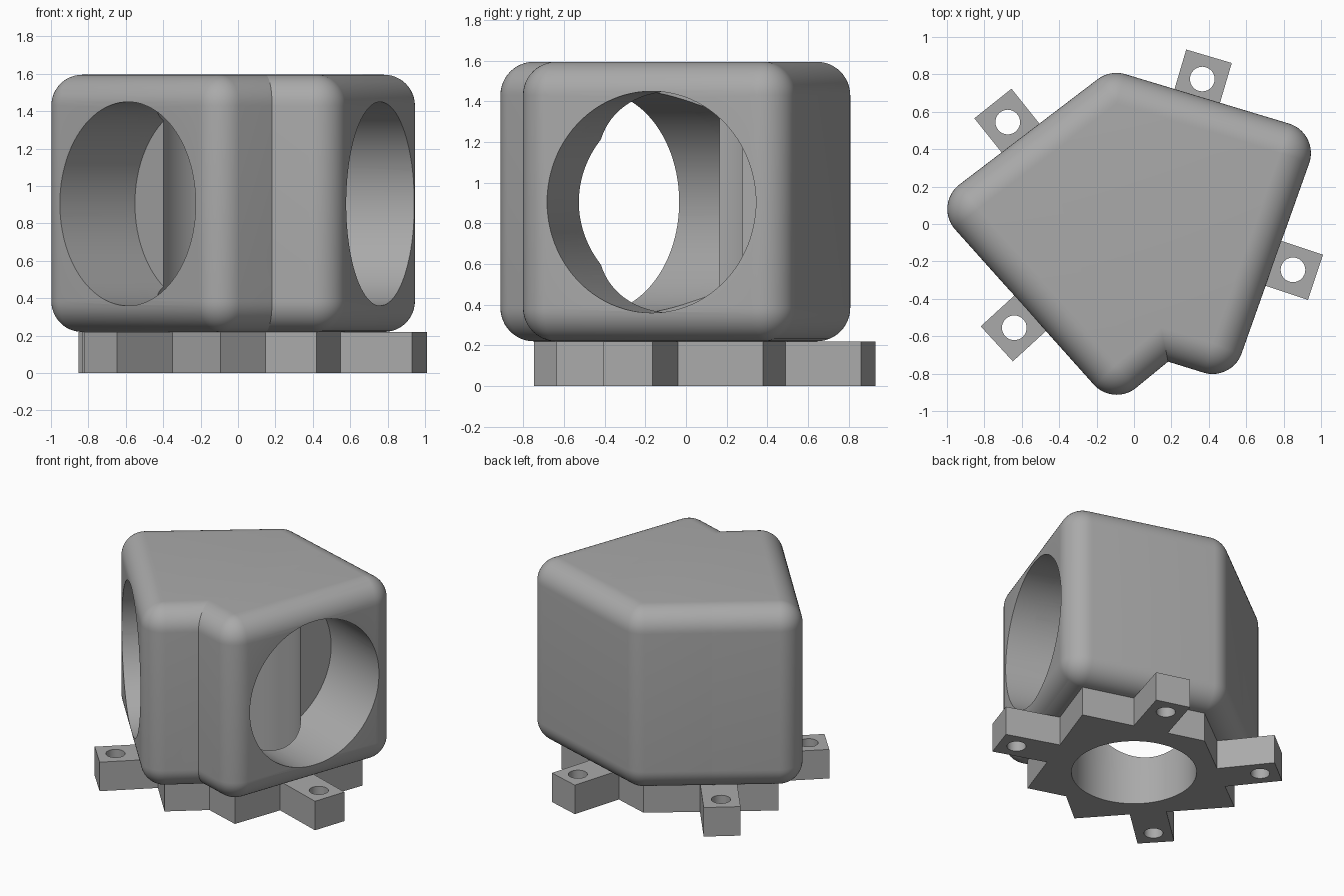
import bpy, bmesh
from math import radians, pi, cos, sin
from mathutils import Matrix, Vector

default = bpy.data.objects.get("Cube")
if default:
    bpy.data.objects.remove(default)

ROUND = 0.165            # edge rounding of the housing
BASE_TOP, TOP = 0.22, 1.595
BORE_Z, BORE_R, SHAFT_R = 0.905, 0.545, 0.43

grey = bpy.data.materials.new("light_grey")
grey.use_nodes = True
COLOUR = (0.4, 0.4, 0.4, 1)
grey.diffuse_color = COLOUR
grey.node_tree.nodes["Principled BSDF"].inputs["Base Color"].default_value = COLOUR


def make_object(name, bm):
    bmesh.ops.recalc_face_normals(bm, faces=bm.faces)
    mesh = bpy.data.meshes.new(name)
    bm.to_mesh(mesh)
    bm.free()
    mesh.materials.append(grey)
    obj = bpy.data.objects.new(name, mesh)
    bpy.context.collection.objects.link(obj)
    return obj


def rounded_prism(name, corners):
    """Hull of spheres standing at every corner, low and high."""
    bm = bmesh.new()
    for x, y in corners:
        for z in (BASE_TOP + ROUND, TOP - ROUND):
            bmesh.ops.create_uvsphere(bm, u_segments=48, v_segments=24, radius=ROUND,
                                      matrix=Matrix.Translation((x, y, z)))
    bmesh.ops.delete(bm, geom=bm.faces[:] + bm.edges[:], context='EDGES_FACES')
    hull = bmesh.ops.convex_hull(bm, input=bm.verts)
    inner = [v for v in bm.verts if not v.link_faces]
    bmesh.ops.delete(bm, geom=inner, context='VERTS')
    bmesh.ops.dissolve_limit(bm, angle_limit=radians(0.5), verts=bm.verts, edges=bm.edges)
    return make_object(name, bm)


def prism(name, corners, height):
    bm = bmesh.new()
    face = bm.faces.new([bm.verts.new((x, y, 0)) for x, y in corners])
    out = bmesh.ops.extrude_face_region(bm, geom=[face])
    bmesh.ops.translate(bm, vec=(0, 0, height),
                        verts=[v for v in out["geom"] if isinstance(v, bmesh.types.BMVert)])
    return make_object(name, bm)


def cutter(name, start, direction, length, radius, sides=96):
    bm = bmesh.new()
    direction = Vector(direction).normalized()
    turn = direction.to_track_quat('Z', 'Y').to_matrix().to_4x4()
    middle = Vector(start) + direction * length / 2
    bmesh.ops.create_cone(bm, cap_ends=True, segments=sides, radius1=radius, radius2=radius,
                          depth=length, matrix=Matrix.Translation(middle) @ turn)
    obj = make_object(name, bm)
    obj.hide_render = True
    return obj


def carve(obj, cutters):
    for c in cutters:
        mod = obj.modifiers.new(c.name, 'BOOLEAN')
        mod.operation = 'DIFFERENCE'
        mod.solver = 'EXACT'
        mod.object = c
    bpy.ops.object.select_all(action='DESELECT')
    obj.select_set(True)
    bpy.context.view_layer.objects.active = obj
    bpy.ops.object.convert(target='MESH')
    bpy.ops.object.shade_smooth_by_angle(angle=radians(30))


# Plan outlines of the two overlapping wings
back = (-0.094, 0.643)
wings = {
    "left": [back, (-0.463, 0.362), (-0.23, -0.435), (0.42, -0.637), (0.781, 0.379)],
    "right": [back, (-0.833, 0.08), (-0.093, -0.748), (0.332, -0.40), (0.343, 0.511)],
}

# Two blind side bores meeting a vertical shaft
left_bore = cutter("left_bore_cutter", (0.237, 0.01, BORE_Z), (0.946, -0.325, 0), 1.2, BORE_R)
right_bore = cutter("right_bore_cutter", (-0.184, -0.07, BORE_Z), (-0.739, -0.674, 0), 1.2, BORE_R)
shaft = cutter("shaft_cutter", (0, 0, -0.1), (0, 0, 1), 1.56, SHAFT_R)

for side, outline in wings.items():
    carve(rounded_prism(side + "_housing", outline), [left_bore, right_bore, shaft])
    carve(prism(side + "_base_plate", outline, BASE_TOP), [shaft])

# Mounting tabs: hole centre and outward angle
tabs = {
    "back_left": (0.365, 0.775, 73.5),
    "front_left": (0.85, -0.245, -18.5),
    "front_right": (-0.64, -0.555, -137.5),
    "back_right": (-0.675, 0.545, 128.6),
}
HALF, REACH = 0.127, 0.34
helpers = [left_bore, right_bore, shaft]
for name, (x, y, angle) in tabs.items():
    out = Vector((cos(radians(angle)), sin(radians(angle))))
    side = Vector((-out.y, out.x))
    centre = Vector((x, y))
    corners = [centre + out * a + side * b for a, b in
               ((HALF, HALF), (-REACH, HALF), (-REACH, -HALF), (HALF, -HALF))]
    hole = cutter(name + "_hole_cutter", (x, y, -0.1), (0, 0, 1), 0.5, 0.066, 32)
    carve(prism(name + "_tab", corners, BASE_TOP), [hole])
    helpers.append(hole)

# Cutters are no longer needed once applied
for h in helpers:
    bpy.data.objects.remove(h)
